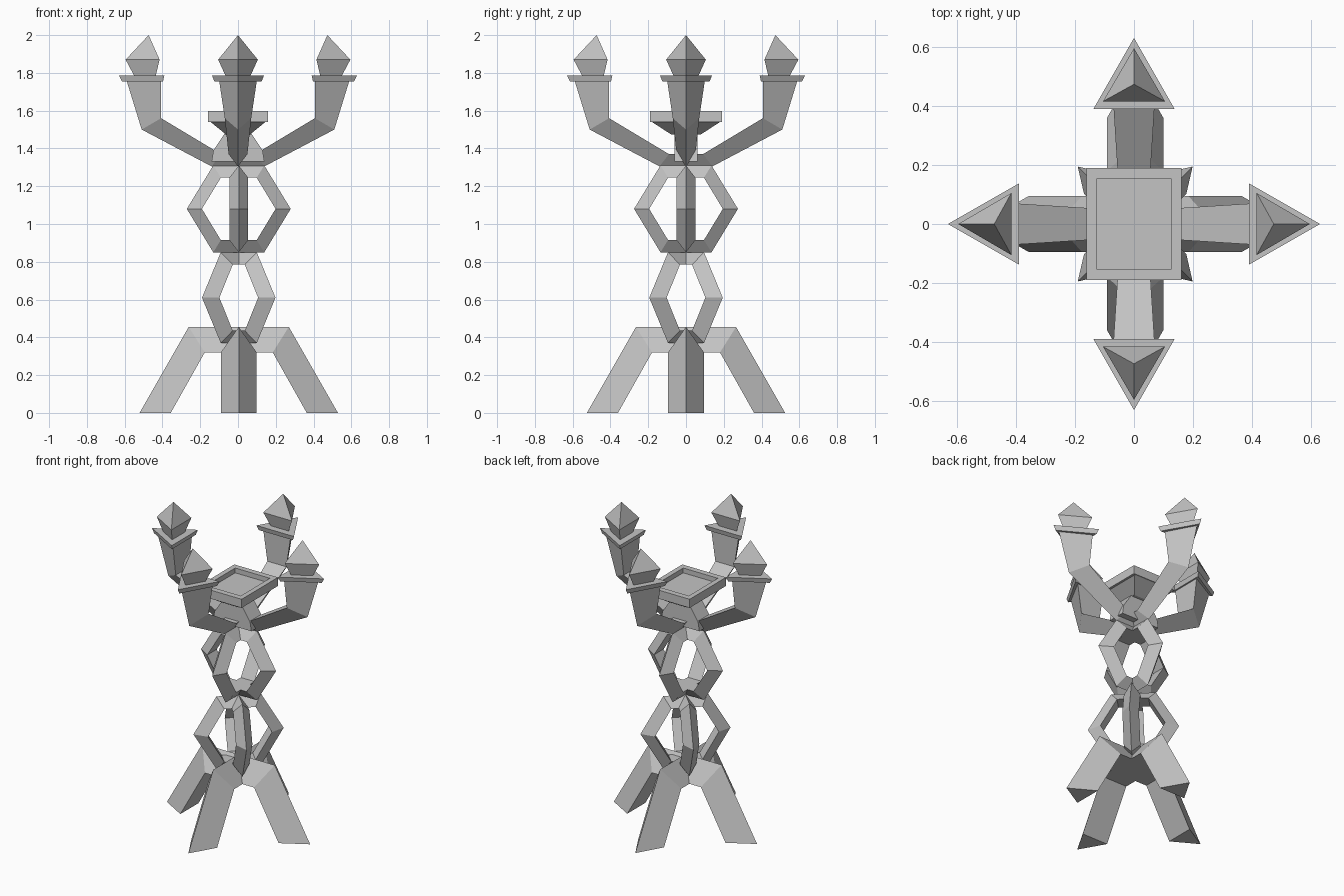
import bpy, bmesh
from math import cos, sin, pi
from mathutils import Vector

cube = bpy.data.objects.get("Cube")
if cube:
    bpy.data.objects.remove(cube, do_unlink=True)

GREY = (0.55, 0.55, 0.55, 1)
metal = bpy.data.materials.new("plain grey metal")
metal.use_nodes = True
metal.diffuse_color = GREY
metal.node_tree.nodes["Principled BSDF"].inputs["Base Color"].default_value = GREY


def loft(name, rings, angle=0, shift=0):
    """Skin a list of equal-length point rings, cap both ends, turn about z."""
    bm = bmesh.new()
    c, s = cos(angle), sin(angle)
    loops = [[bm.verts.new((x * c - y * s + shift, x * s + y * c, z)) for x, y, z in ring]
             for ring in rings]
    n = len(loops[0])
    for a, b in zip(loops, loops[1:]):
        for i in range(n):
            j = (i + 1) % n
            bm.faces.new((a[i], a[j], b[j], b[i]))
    bm.faces.new(loops[0][::-1])
    bm.faces.new(loops[-1])
    bmesh.ops.remove_doubles(bm, verts=bm.verts, dist=0.0001)
    bmesh.ops.recalc_face_normals(bm, faces=bm.faces)
    mesh = bpy.data.meshes.new(name)
    bm.to_mesh(mesh)
    bm.free()
    mesh.materials.append(metal)
    obj = bpy.data.objects.new(name, mesh)
    bpy.context.collection.objects.link(obj)
    return obj


def beam(name, stations, angle, shift=0):
    """Three-sided bar; station = ridge radius, ridge z, flat radius, flat z, half width."""
    rings = [[(ro, 0, zo), (ri, w, zi), (ri, -w, zi)] for ro, zo, ri, zi, w in stations]
    return loft(name, rings, angle, shift)


def triangle(inner, outer, half, z):
    return [(outer, 0, z), (inner, half, z), (inner, -half, z)]


def rectangle(hx, hy, z):
    return [(hx, hy, z), (-hx, hy, z), (-hx, -hy, z), (hx, -hy, z)]


def strand(z0, z1):
    """Half of a hexagonal link, from the axis out and back."""
    mid, t, w = (z0 + z1) / 2, 0.065, 0.05
    return [(0, z0, 0, z0 + t, w), (0.135, z0, 0.095, z0 + t, w),
            (0.275, mid, 0.195, mid, w),
            (0.135, z1, 0.095, z1 - t, w), (0, z1, 0, z1 - t, w)]


LEG = [(0.525, 0, 0.36, 0, 0.095), (0.265, 0.455, 0.18, 0.32, 0.095),
       (0, 0.455, 0, 0.32, 0.095)]
ARM = [(0, 1.305, 0, 1.37, 0.05), (0.14, 1.305, 0.09, 1.37, 0.05),
       (0.51, 1.50, 0.407, 1.56, 0.07), (0.59, 1.76, 0.407, 1.76, 0.1)]

# Everything that repeats around the stem
for k, side in enumerate(("left", "back", "right", "front")):
    a = k * pi / 2
    beam(side + "_leg", LEG, a, 0.004)
    beam(side + "_lower_strand", strand(0.37, 0.85), a + pi / 4, 0.004)
    beam(side + "_upper_strand", strand(0.85, 1.31), a, 0.004)
    beam(side + "_arm", ARM, a)
    loft(side + "_drip_plate", [triangle(0.397, 0.615, 0.125, 1.755),
                                triangle(0.39, 0.63, 0.137, 1.785)], a)
    # Flame: faceted, widest low down, ending in a point
    flame = [triangle(0.437, 0.547, 0.064, 1.78), triangle(0.415, 0.595, 0.105, 1.87)]
    bm = bmesh.new()
    low, wide = [[bm.verts.new(Vector(p)) for p in ring] for ring in flame]
    tip = bm.verts.new((0.473, 0, 2.0))
    bm.faces.new(low)
    for i in range(3):
        j = (i + 1) % 3
        bm.faces.new((low[i], low[j], wide[j], wide[i]))
        bm.faces.new((wide[i], wide[j], tip))
    bmesh.ops.recalc_face_normals(bm, faces=bm.faces)
    mesh = bpy.data.meshes.new(side + "_flame")
    bm.to_mesh(mesh)
    bm.free()
    mesh.materials.append(metal)
    obj = bpy.data.objects.new(side + "_flame", mesh)
    obj.rotation_euler.z = a
    bpy.context.collection.objects.link(obj)

# Short flared foot under the tray
loft("tray_pedestal", [rectangle(0.14, 0.06, 1.33), rectangle(0.13, 0.06, 1.39),
                       rectangle(0.07, 0.06, 1.48)])

# Tray with sloping underside, raised rim and sunken floor
loft("tray", [rectangle(0.065, 0.08, 1.475), rectangle(0.145, 0.18, 1.54),
              rectangle(0.16, 0.19, 1.54), rectangle(0.16, 0.19, 1.597),
              rectangle(0.127, 0.152, 1.597), rectangle(0.127, 0.152, 1.565)])
